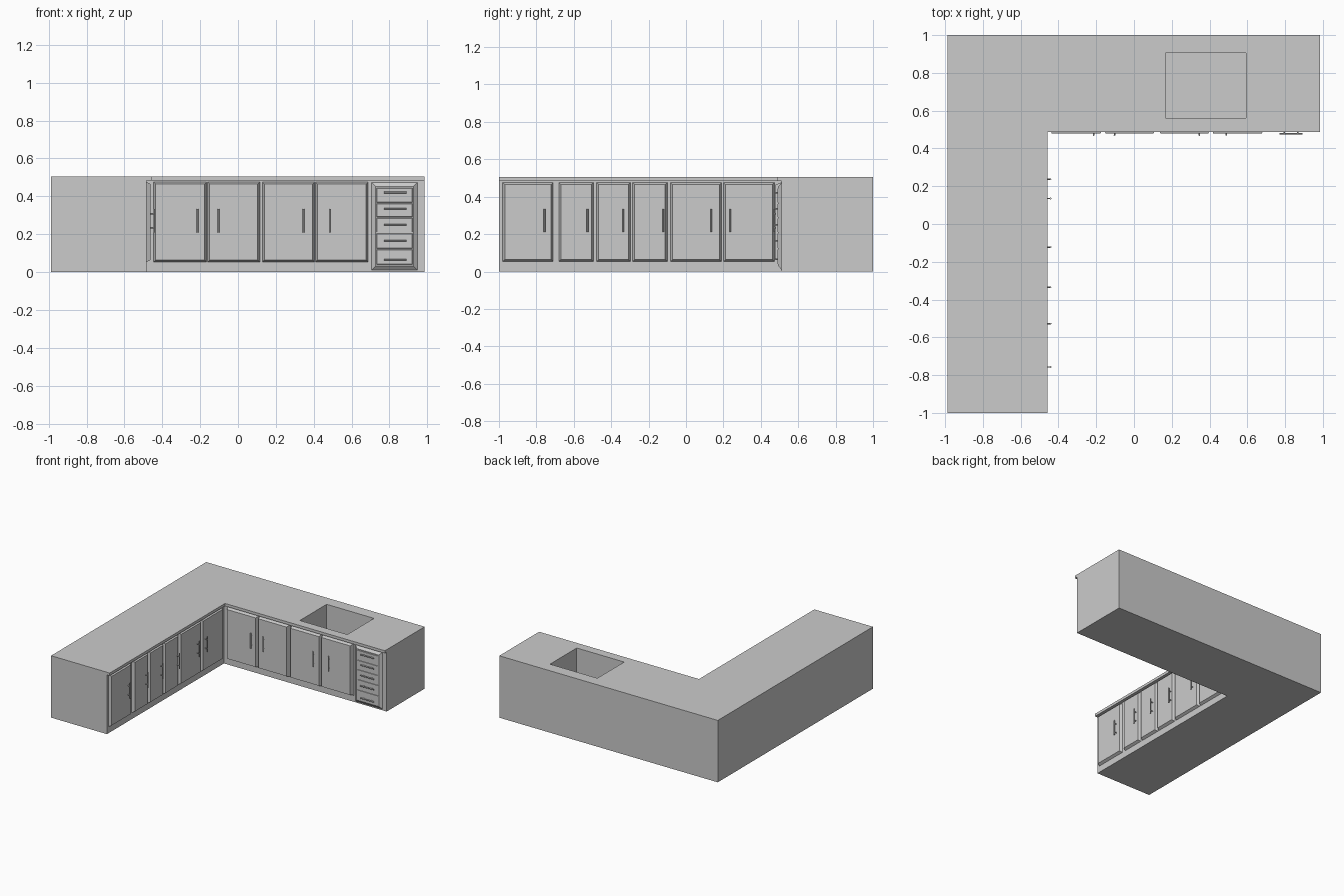
import bpy, bmesh
from mathutils import Vector

if "Cube" in bpy.data.objects:
    bpy.data.objects.remove(bpy.data.objects["Cube"])

BACK_Y, LEFT_X = 0.51, -0.483   # cabinet front planes of the two legs
COUNTER_Z, TOP_Z = 0.483, 0.505


# u runs along the cabinet front, d points out of it, z is up
def back(u, d, z):
    return Vector((u, BACK_Y - d, z))


def left(u, d, z):
    return Vector((LEFT_X + d, u, z))


def finish(name, bm):
    bmesh.ops.recalc_face_normals(bm, faces=bm.faces)
    mesh = bpy.data.meshes.new(name)
    bm.to_mesh(mesh)
    bm.free()
    ob = bpy.data.objects.new(name, mesh)
    bpy.context.collection.objects.link(ob)
    return ob


def prism(name, outline, z0, z1):
    bm = bmesh.new()
    face = bm.faces.new([bm.verts.new((x, y, z0)) for x, y in outline])
    new = bmesh.ops.extrude_face_region(bm, geom=[face])["geom"]
    verts = [v for v in new if isinstance(v, bmesh.types.BMVert)]
    bmesh.ops.translate(bm, verts=verts, vec=(0, 0, z1 - z0))
    return finish(name, bm)


def l_shape(ix, iy):
    return [(-0.987, -1), (ix, -1), (ix, iy), (0.985, iy), (0.985, 1), (-0.987, 1)]


# raised panel whose sides slope inwards to the front
def panel(name, place, u0, u1, z0, z1, d0, d1, inset):
    bm = bmesh.new()
    rings = []
    for d, i in ((d0, 0), (d1, inset)):
        corners = ((u0 + i, z0 + i), (u1 - i, z0 + i), (u1 - i, z1 - i), (u0 + i, z1 - i))
        rings.append([bm.verts.new(place(u, d, z)) for u, z in corners])
    a, b = rings
    bm.faces.new(a)
    bm.faces.new(b)
    for k in range(4):
        n = (k + 1) % 4
        bm.faces.new((a[k], a[n], b[n], b[k]))
    return finish(name, bm)


def rod(bm, p, q, r):
    axis = q - p
    mat = axis.to_track_quat('Z', 'Y').to_matrix().to_4x4()
    mat.translation = (p + q) / 2
    bmesh.ops.create_cone(bm, cap_ends=True, segments=10, radius1=r, radius2=r,
                          depth=axis.length, matrix=mat)


# bar handle on two posts
def handle(name, place, u, z, d0, d1, half, vertical=True):
    bm = bmesh.new()

    def at(t, d):
        return place(u, d, z + t) if vertical else place(u + t, d, z)
    rod(bm, at(-half, d1), at(half, d1), 0.0045)
    for t in (-0.6 * half, 0.6 * half):
        rod(bm, at(t, d0), at(t, d1), 0.004)
    ob = finish(name, bm)
    bpy.context.view_layer.objects.active = ob
    ob.select_set(True)
    bpy.ops.object.shade_smooth_by_angle()
    ob.select_set(False)


# L-shaped body and overhanging counter
body = prism("cabinet_body", l_shape(LEFT_X, BACK_Y), 0, COUNTER_Z)
counter = prism("countertop", l_shape(-0.458, 0.487), COUNTER_Z, TOP_Z)

# sink basin cut through both
cutter = prism("sink_cutter", [(0.166, 0.56), (0.594, 0.56), (0.594, 0.905), (0.166, 0.905)],
               0.25, 0.6)
for ob in (body, counter):
    mod = ob.modifiers.new("sink", 'BOOLEAN')
    mod.operation, mod.solver, mod.object = 'DIFFERENCE', 'EXACT', cutter
    bpy.context.view_layer.objects.active = ob
    bpy.ops.object.modifier_apply(modifier=mod.name)
bpy.data.objects.remove(cutter)

# doors with handles: start, end, handle position
back_doors = [(-0.446, -0.166, -0.214), (-0.161, 0.115, -0.103),
              (0.129, 0.405, 0.346), (0.409, 0.688, 0.488)]
left_doors = [(-0.98, -0.71, -0.757), (-0.68, -0.495, -0.527), (-0.478, -0.297, -0.335),
              (-0.286, -0.10, -0.122), (-0.083, 0.19, 0.135), (0.20, 0.473, 0.237)]
for side, place, doors, d, reach in (("back", back, back_doors, 0.031, 0.039),
                                     ("left", left, left_doors, 0.021, 0.041)):
    for i, (u0, u1, h) in enumerate(doors, 1):
        panel(f"{side}_door_{i}", place, u0, u1, 0.053, 0.476, 0, d, 0.011)
        handle(f"{side}_door_handle_{i}", place, h, 0.272, d - 0.002, reach, 0.062)

# drawer stack on the right end
panel("drawer_frame", back, 0.705, 0.948, 0.01, 0.474, 0, 0.018, 0.022)
splits = [0.037, 0.122, 0.207, 0.288, 0.365, 0.447]
for i, z in enumerate((0.065, 0.165, 0.25, 0.335, 0.42)):
    panel(f"drawer_{i + 1}", back, 0.732, 0.921, splits[i] + 0.003, splits[i + 1] - 0.003,
          0.017, 0.021, 0.002)
    handle(f"drawer_handle_{i + 1}", back, 0.831, z, 0.02, 0.032, 0.06, False)
